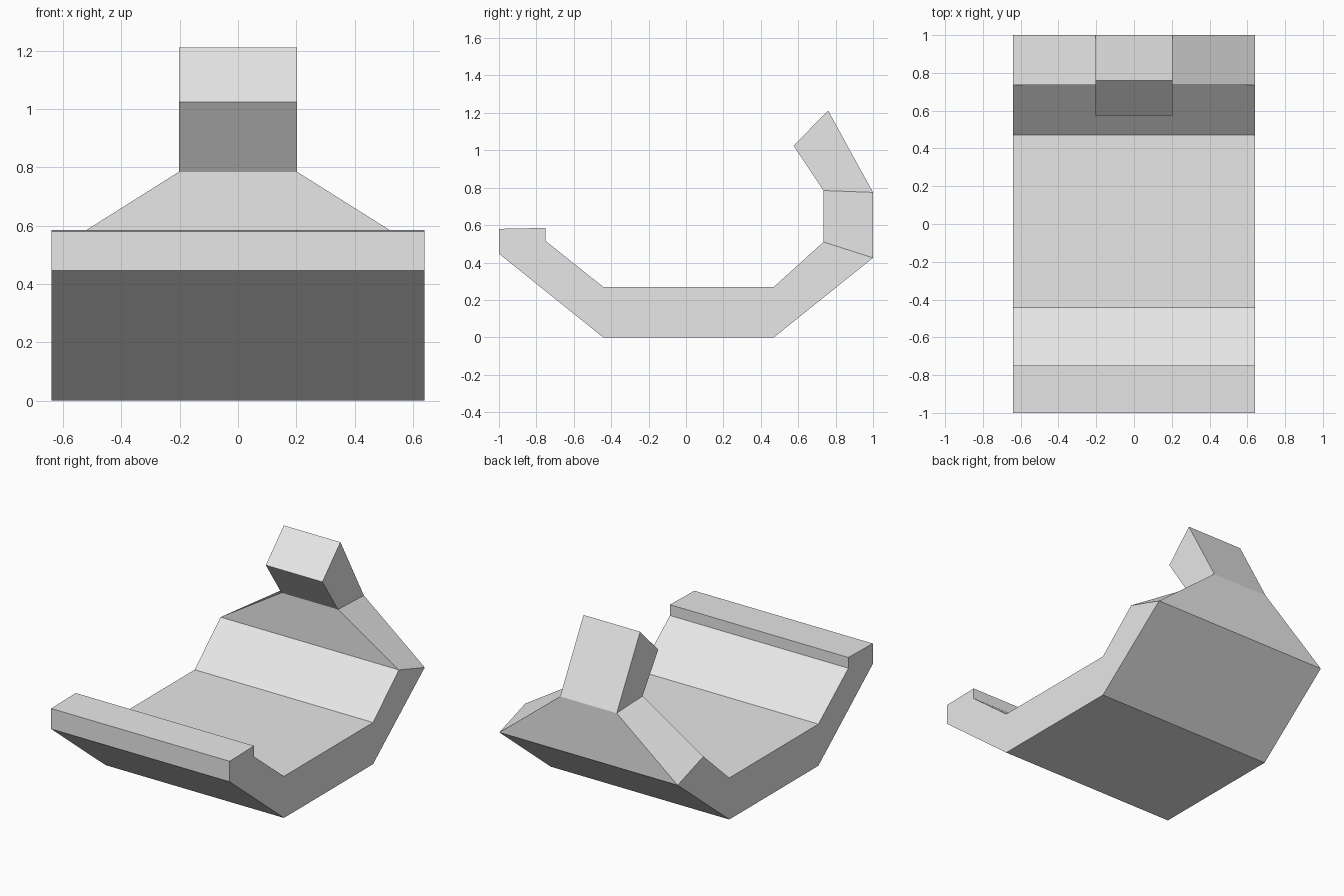
import bpy, bmesh, math

cube = bpy.data.objects.get("Cube")
if cube:
    bpy.data.objects.remove(cube, do_unlink=True)

grey = bpy.data.materials.new("plain grey")
grey.use_nodes = True
grey.diffuse_color = (0.8, 0.8, 0.8, 1)
grey.node_tree.nodes["Principled BSDF"].inputs["Base Color"].default_value = grey.diffuse_color

WIDE, NARROW = 0.64, 0.203

# Cross-sections from front lip to hook tip: half width, outer (y, z), inner (y, z)
sections = [
    (WIDE, (-1.0, 0.58), (-0.75, 0.585)),     # lip top
    (WIDE, (-1.0, 0.447), (-0.75, 0.515)),    # lip base
    (WIDE, (-0.443, 0.0), (-0.443, 0.27)),    # floor front
    (WIDE, (0.47, 0.0), (0.47, 0.27)),        # floor back
    (WIDE, (1.0, 0.425), (0.735, 0.51)),      # shoulder
    (NARROW, (1.0, 0.775), (0.735, 0.785)),   # neck
    (NARROW, (0.76, 1.212), (0.575, 1.025)),  # hook tip
]


def add_ring(bm, half, outer, inner):
    return [bm.verts.new((x, *p)) for x, p in
            ((-half, outer), (half, outer), (half, inner), (-half, inner))]


# Curved cradle with tapered neck and hook, one continuous skin
bm = bmesh.new()
rings = [add_ring(bm, *s) for s in sections]
for a, b in zip(rings, rings[1:]):
    for i in range(4):
        j = (i + 1) % 4
        bm.faces.new((a[i], a[j], b[j], b[i]))
bm.faces.new(rings[0])
bm.faces.new(rings[-1])
bmesh.ops.recalc_face_normals(bm, faces=bm.faces)

mesh = bpy.data.meshes.new("hooked_cradle")
bm.to_mesh(mesh)
bm.free()
mesh.materials.append(grey)
cradle = bpy.data.objects.new("hooked_cradle", mesh)
bpy.context.collection.objects.link(cradle)

# Smooth only the gently twisted neck sides
bpy.ops.object.select_all(action='DESELECT')
cradle.select_set(True)
bpy.context.view_layer.objects.active = cradle
bpy.ops.object.shade_smooth_by_angle(angle=math.radians(20))
